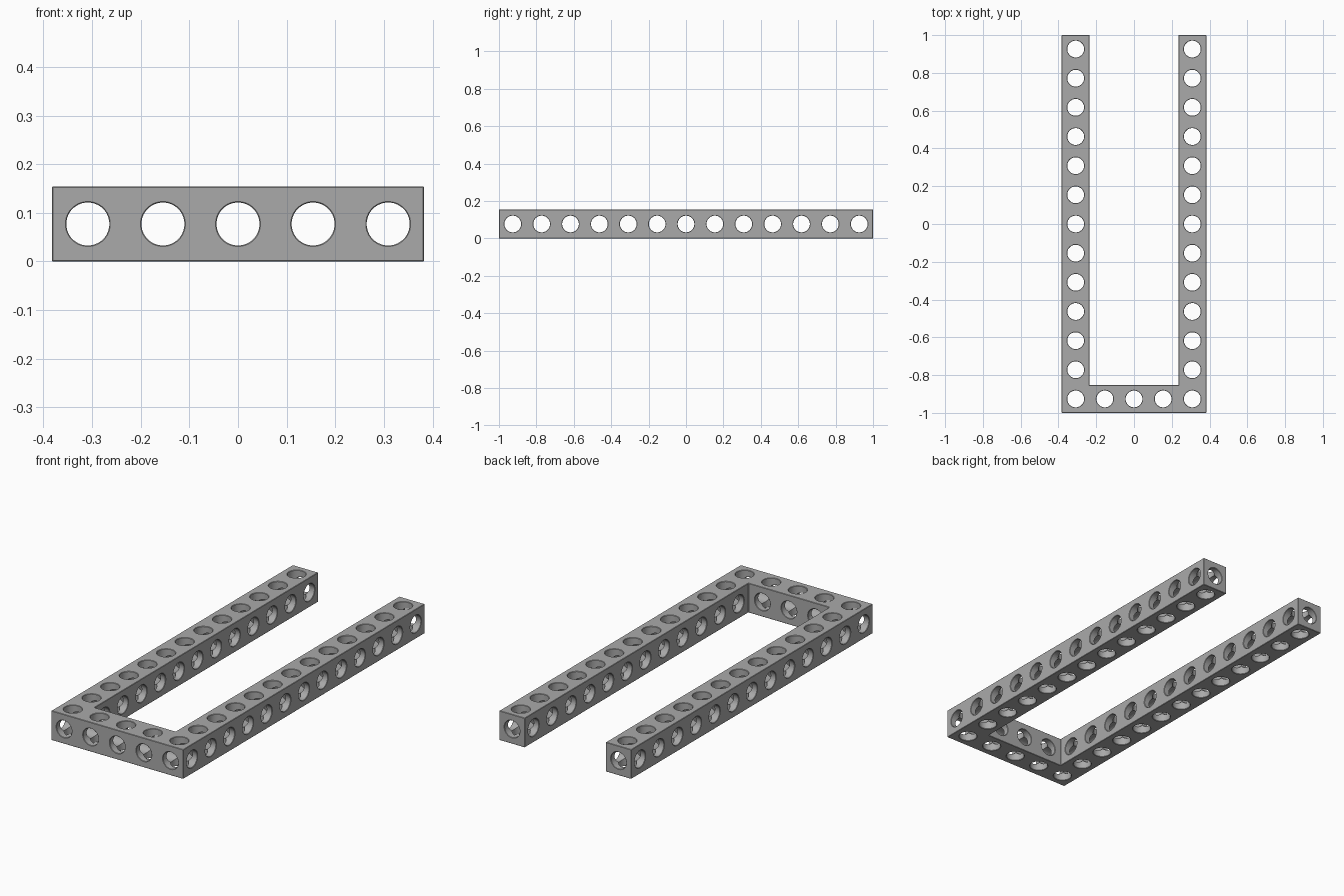
import bpy, bmesh, math
from mathutils import Matrix, Vector

if "Cube" in bpy.data.objects:
    bpy.data.objects.remove(bpy.data.objects["Cube"], do_unlink=True)

WIDTH = 0.1475               # bar width
HEIGHT = 0.154               # bar height
PITCH = (2 - WIDTH) / 12     # hole spacing
RADIUS = 0.0445              # hole radius
LIP = 0.002                  # chamfer at hole mouths and edges
OUT_X = 2 * PITCH + WIDTH / 2
IN_X = OUT_X - WIDTH
MID = HEIGHT / 2

grey = bpy.data.materials.new("mid grey")
grey.use_nodes = True
colour = (0.4, 0.4, 0.4, 1)
grey.diffuse_color = colour
grey.node_tree.nodes["Principled BSDF"].inputs["Base Color"].default_value = colour


def add_object(name, bm):
    bmesh.ops.recalc_face_normals(bm, faces=bm.faces)
    mesh = bpy.data.meshes.new(name)
    bm.to_mesh(mesh)
    bm.free()
    mesh.materials.append(grey)
    obj = bpy.data.objects.new(name, mesh)
    bpy.context.collection.objects.link(obj)
    return obj


def add_hole(bm, centre, axis, length, radius, sides=32):
    """Round drill that flares slightly where it leaves the bar."""
    half = length / 2
    profile = [(-half - LIP, radius + 2 * LIP), (-half + LIP, radius),
               (half - LIP, radius), (half + LIP, radius + 2 * LIP)]
    place = Matrix.Translation(centre) @ Vector(axis).to_track_quat('Z', 'Y').to_matrix().to_4x4()
    rings = []
    for z, r in profile:
        ring = []
        for i in range(sides):
            a = math.tau * (i + 0.5) / sides
            ring.append(bm.verts.new(place @ Vector((r * math.cos(a), r * math.sin(a), z))))
        rings.append(ring)
    for low, high in zip(rings, rings[1:]):
        for i in range(sides):
            j = (i + 1) % sides
            bm.faces.new((low[i], low[j], high[j], high[i]))
    bm.faces.new(rings[0][::-1])
    bm.faces.new(rings[-1])


# U-shaped body: two long arms joined by a front crossbar
bm = bmesh.new()
outline = [(-OUT_X, -1), (OUT_X, -1), (OUT_X, 1), (IN_X, 1),
           (IN_X, WIDTH - 1), (-IN_X, WIDTH - 1), (-IN_X, 1), (-OUT_X, 1)]
base = bm.faces.new([bm.verts.new((x, y, 0)) for x, y in outline])
top = bmesh.ops.extrude_face_region(bm, geom=[base])
bmesh.ops.translate(bm, vec=(0, 0, HEIGHT),
                    verts=[v for v in top["geom"] if isinstance(v, bmesh.types.BMVert)])
frame = add_object("u_shaped_beam", bm)
bevel = frame.modifiers.new("edge_chamfer", 'BEVEL')
bevel.width = LIP
bevel.segments = 1

columns = [i * PITCH for i in range(-2, 3)]
rows = [i * PITCH for i in range(-6, 7)]
front = rows[0]
arms = (columns[0], columns[-1])

# Vertical holes through arms and crossbar
vertical = bmesh.new()
for x in columns:
    for y in (rows if x in arms else rows[:1]):
        add_hole(vertical, (x, y, MID), (0, 0, 1), HEIGHT, RADIUS)

# Sideways holes through each arm, and one along the crossbar
sideways = bmesh.new()
add_hole(sideways, (0, front, MID), (1, 0, 0), 2 * OUT_X, RADIUS + 0.0002)
for x in arms:
    for y in rows[1:]:
        add_hole(sideways, (x, y, MID), (1, 0, 0), WIDTH, RADIUS + 0.0002)

# Lengthwise holes along each arm, and short ones through the crossbar
lengthwise = bmesh.new()
for x in columns:
    if x in arms:
        add_hole(lengthwise, (x, 0, MID), (0, 1, 0), 2, RADIUS - 0.0002)
    else:
        add_hole(lengthwise, (x, front, MID), (0, 1, 0), WIDTH, RADIUS - 0.0002)

cutters = [add_object(name, cutter) for name, cutter in (
    ("vertical_drills", vertical), ("sideways_drills", sideways), ("lengthwise_drills", lengthwise))]
for cutter in cutters:
    cutter.hide_render = True
    cut = frame.modifiers.new(cutter.name, 'BOOLEAN')
    cut.operation = 'DIFFERENCE'
    cut.solver = 'EXACT'
    cut.object = cutter

# Apply the drilling, drop the drills and keep the edges crisp
bpy.ops.object.select_all(action='DESELECT')
frame.select_set(True)
bpy.context.view_layer.objects.active = frame
for name in [m.name for m in frame.modifiers]:
    bpy.ops.object.modifier_apply(modifier=name)
for cutter in cutters:
    bpy.data.objects.remove(cutter, do_unlink=True)
bpy.ops.object.shade_smooth_by_angle(angle=math.radians(30))
